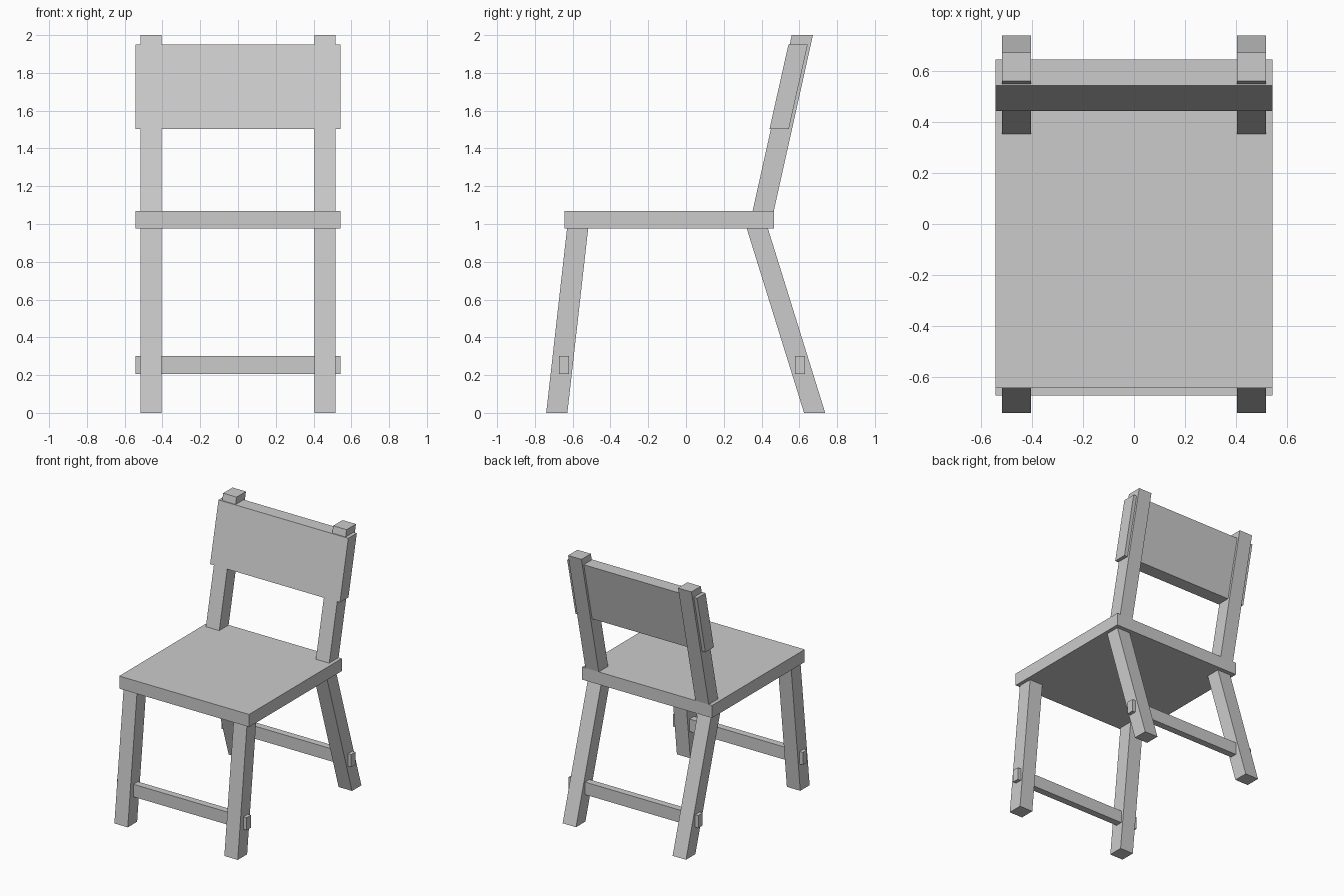
import bpy
import bmesh

if "Cube" in bpy.data.objects:
    bpy.data.objects.remove(bpy.data.objects["Cube"])


def side_prism(name, profile, x0, x1):
    """Extrude a (y, z) side profile from x0 to x1."""
    bm = bmesh.new()
    face = bm.faces.new([bm.verts.new((x0, y, z)) for y, z in profile])
    ext = bmesh.ops.extrude_face_region(bm, geom=[face])
    verts = [g for g in ext["geom"] if isinstance(g, bmesh.types.BMVert)]
    bmesh.ops.translate(bm, verts=verts, vec=(x1 - x0, 0, 0))
    bmesh.ops.recalc_face_normals(bm, faces=bm.faces)
    mesh = bpy.data.meshes.new(name)
    bm.to_mesh(mesh)
    bm.free()
    obj = bpy.data.objects.new(name, mesh)
    bpy.context.collection.objects.link(obj)
    return obj


def slanted(y_low, z_low, y_high, z_high, depth):
    """Leaning bar profile; y values are its front edge."""
    return [(y_low, z_low), (y_low + depth, z_low),
            (y_high + depth, z_high), (y_high, z_high)]


HALF_WIDTH = 0.543
LEG_IN, LEG_OUT = 0.404, 0.516
SEAT_LOW, SEAT_TOP = 0.975, 1.07

# Parts spanning the full width: seat, backrest and rungs
wide_parts = {
    "seat": slanted(-0.643, SEAT_LOW, -0.643, SEAT_TOP, 1.108),
    "backrest": slanted(0.442, 1.502, 0.542, 1.949, 0.102),
    "front_rung": slanted(-0.672, 0.205, -0.672, 0.30, 0.052),
    "back_rung": slanted(0.577, 0.205, 0.577, 0.30, 0.052),
}
for name, profile in wide_parts.items():
    side_prism(name, profile, -HALF_WIDTH, HALF_WIDTH)

# Splayed legs and leaning back posts, mirrored across x
paired_parts = {
    "front_leg": slanted(-0.74, 0, -0.63, SEAT_LOW, 0.112),
    "back_leg": slanted(0.625, 0, 0.322, SEAT_LOW, 0.112),
    "back_post": slanted(0.353, SEAT_TOP, 0.56, 2.0, 0.112),
}
for name, profile in paired_parts.items():
    obj = side_prism(name, profile, LEG_IN, LEG_OUT)
    obj.modifiers.new("Mirror", "MIRROR")
